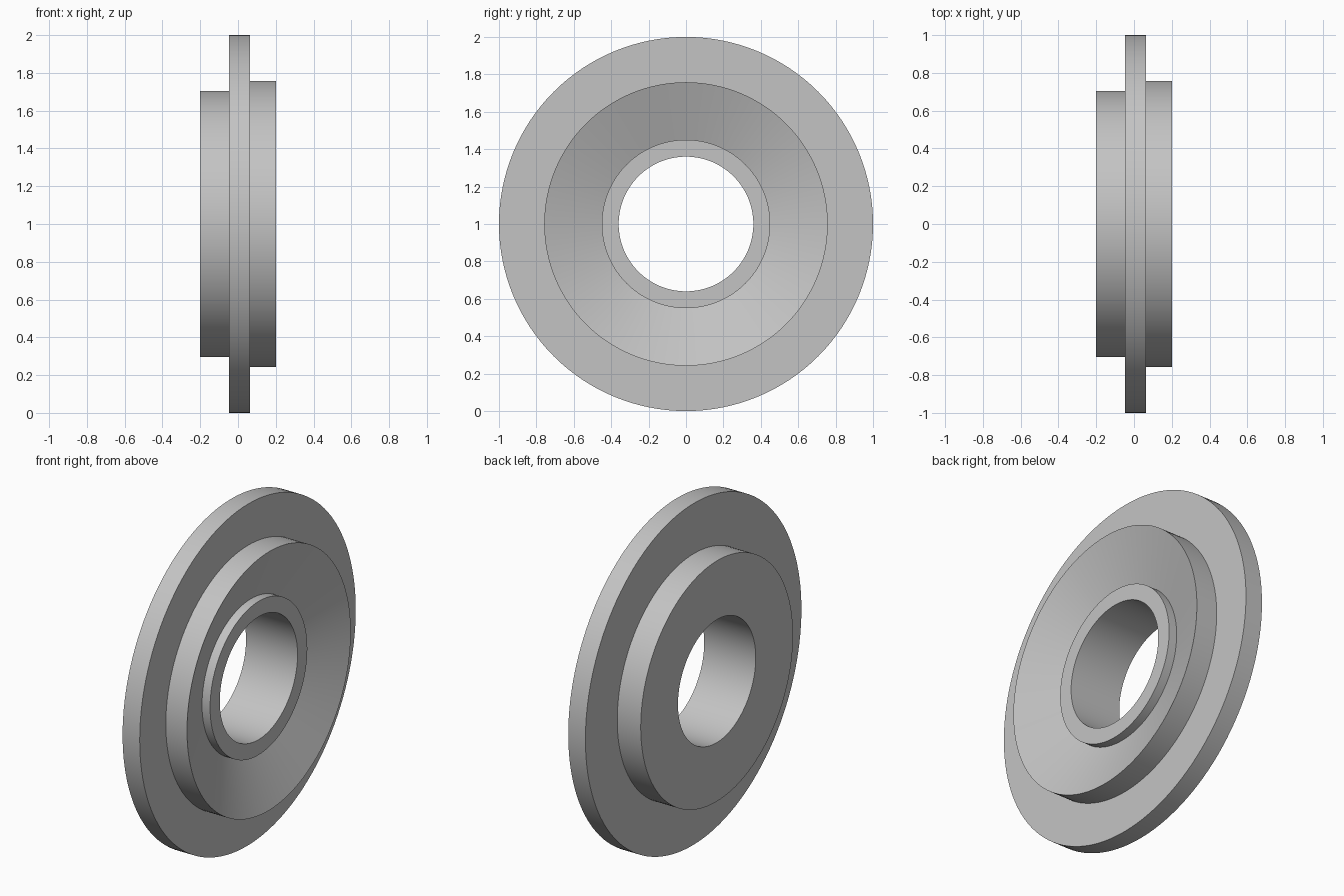
import bpy, bmesh, math
from mathutils import Matrix

if "Cube" in bpy.data.objects:
    bpy.data.objects.remove(bpy.data.objects["Cube"], do_unlink=True)

grey = bpy.data.materials.new("plain grey")
grey.use_nodes = True
colour = (0.55, 0.55, 0.55, 1)
grey.diffuse_color = colour
grey.node_tree.nodes["Principled BSDF"].inputs["Base Color"].default_value = colour

# Closed cross-section as (x along the axle, radius)
bore, hub, rim, back, flange = 0.36, 0.45, 0.758, 0.705, 1.0
profile = [
    (-0.2, bore), (-0.2, back),                # flat back boss
    (-0.048, back), (-0.048, flange),          # outer flange
    (0.063, flange), (0.063, rim),
    (0.2, rim), (0.082, hub),                  # dished front boss
    (0.134, hub), (0.134, bore),               # raised hub around the bore
]


def lathe(name, points, steps, material):
    """Revolve a closed profile around the x axis."""
    bm = bmesh.new()
    verts = [bm.verts.new((x, 0, r)) for x, r in points]
    edges = [bm.edges.new((v, verts[i - 1])) for i, v in enumerate(verts)]
    bmesh.ops.spin(bm, geom=verts + edges, cent=(0, 0, 0), axis=(1, 0, 0),
                   angle=math.tau, steps=steps, use_duplicate=False)
    bmesh.ops.remove_doubles(bm, verts=bm.verts, dist=0.0001)
    bmesh.ops.recalc_face_normals(bm, faces=bm.faces)
    bm.transform(Matrix.Translation((0, 0, flange)))
    mesh = bpy.data.meshes.new(name)
    bm.to_mesh(mesh)
    bm.free()
    mesh.materials.append(material)
    obj = bpy.data.objects.new(name, mesh)
    bpy.context.collection.objects.link(obj)
    return obj


ring = lathe("flanged_ring", profile, 128, grey)

# Smooth round walls with crisp shoulders
bpy.ops.object.select_all(action='DESELECT')
ring.select_set(True)
bpy.context.view_layer.objects.active = ring
bpy.ops.object.shade_smooth_by_angle(angle=math.radians(20))
